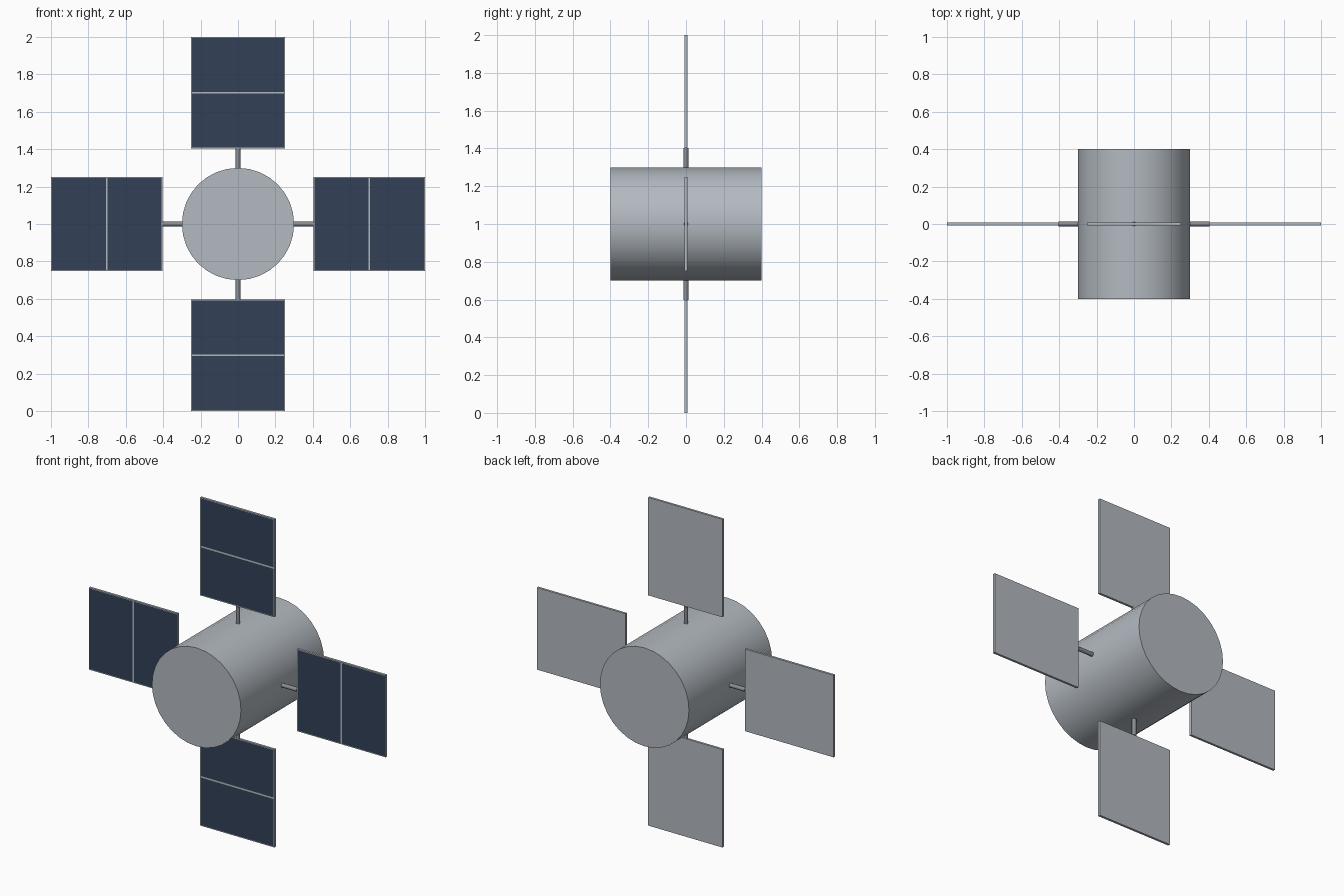
import bpy
import bmesh
import math
from mathutils import Matrix, Vector

if "Cube" in bpy.data.objects:
    bpy.data.objects.remove(bpy.data.objects["Cube"])


def material(name, rgb):
    m = bpy.data.materials.new(name)
    m.use_nodes = True
    colour = (*rgb, 1)
    m.diffuse_color = colour
    m.node_tree.nodes["Principled BSDF"].inputs["Base Color"].default_value = colour
    return m


silver = material("silver metal", (0.45, 0.49, 0.53))
grey = material("strut grey", (0.25, 0.27, 0.29))
navy = material("navy solar cell", (0.032, 0.052, 0.093))

CENTRE = Vector((0, 0, 1))
INNER, OUTER = 0.403, 1.0
HALF_WIDTH, THICKNESS = 0.25, 0.014


def add_object(name, bm, mats, turn=0.0):
    """Turn the part about the body axis and lift it to the hub centre."""
    place = Matrix.Translation(CENTRE) @ Matrix.Rotation(turn, 4, "Y")
    bmesh.ops.transform(bm, matrix=place, verts=bm.verts)
    mesh = bpy.data.meshes.new(name)
    bm.to_mesh(mesh)
    bm.free()
    obj = bpy.data.objects.new(name, mesh)
    bpy.context.collection.objects.link(obj)
    for m in mats:
        mesh.materials.append(m)
    return obj


def cylinder(name, radius, length, sides, mat, move, turn=0.0):
    bm = bmesh.new()
    bmesh.ops.create_cone(bm, cap_ends=True, segments=sides, radius1=radius,
                          radius2=radius, depth=length, matrix=move)
    obj = add_object(name, bm, [mat], turn)
    bpy.ops.object.select_all(action="DESELECT")
    obj.select_set(True)
    bpy.context.view_layer.objects.active = obj
    bpy.ops.object.shade_smooth_by_angle(angle=math.radians(40))


def solar_panel(name, turn):
    bm = bmesh.new()
    middle = (INNER + OUTER) / 2
    size = Matrix.Diagonal((OUTER - INNER, THICKNESS, 2 * HALF_WIDTH, 1))
    bmesh.ops.create_cube(bm, size=1, matrix=Matrix.Translation((middle, 0, 0)) @ size)
    # Split across the middle, then inset a cell in each front half
    bmesh.ops.bisect_plane(bm, geom=bm.verts[:] + bm.edges[:] + bm.faces[:],
                           plane_co=(middle, 0, 0), plane_no=(1, 0, 0))
    bm.normal_update()
    cells = [f for f in bm.faces if f.normal.y < -0.9]
    bmesh.ops.inset_individual(bm, faces=cells, thickness=0.007)
    for f in cells:
        f.material_index = 1
    add_object(name, bm, [silver, navy], turn)


# Drum body lying along y
cylinder("body", 0.3, 0.8, 32, silver, Matrix.Rotation(math.pi / 2, 4, "X"))

# Four struts and panels around the body
for i, side in enumerate(("left", "bottom", "right", "top")):
    angle = i * math.pi / 2
    start = 0.27
    along = Matrix.Translation(((start + INNER) / 2, 0, 0)) @ Matrix.Rotation(math.pi / 2, 4, "Y")
    cylinder(side + "_strut", 0.0125, INNER - start, 16, grey, along, angle)
    solar_panel(side + "_solar_panel", angle)
